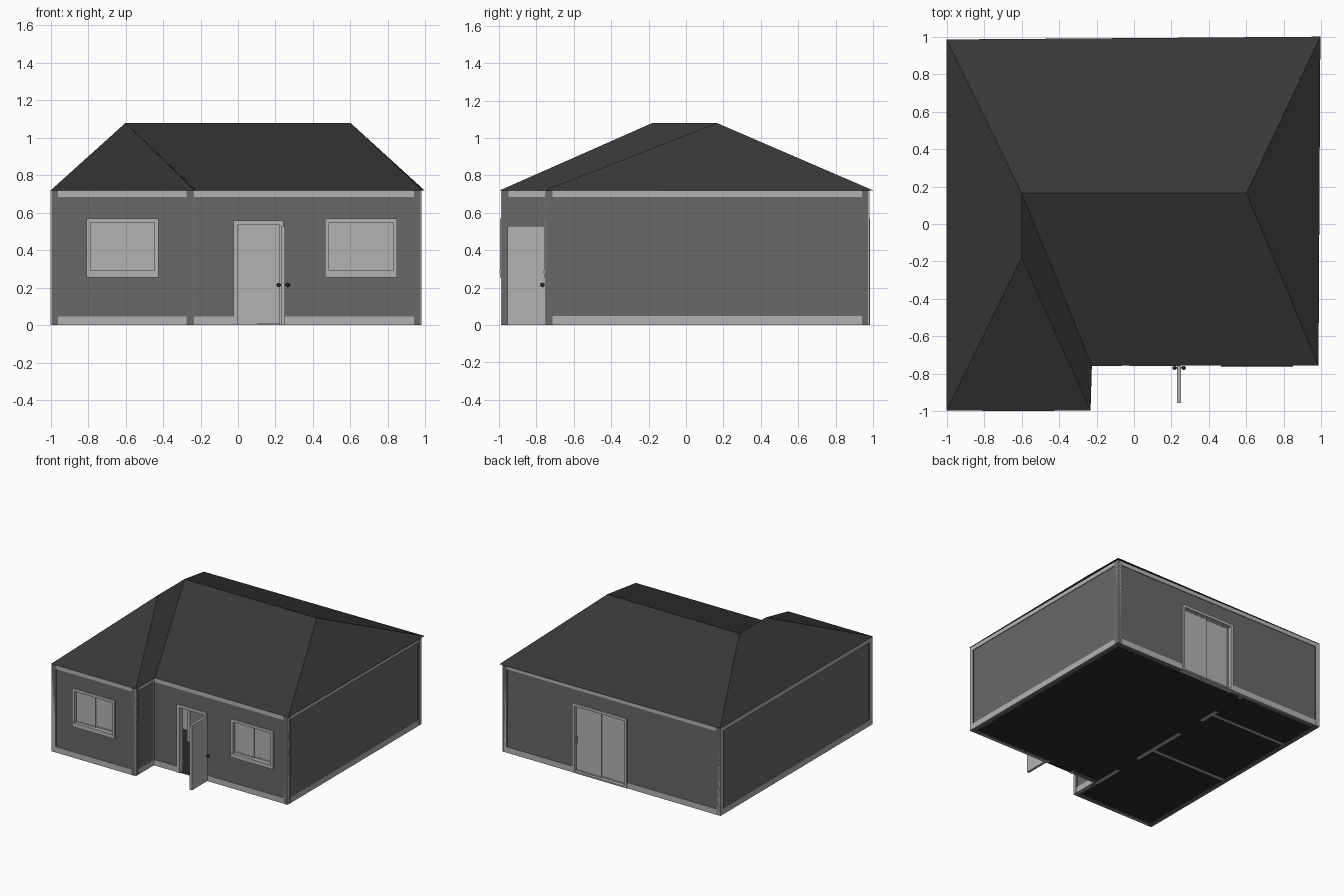
import bpy, bmesh
from mathutils import Vector, Matrix

if "Cube" in bpy.data.objects:
    bpy.data.objects.remove(bpy.data.objects["Cube"])

H = 0.72          # eave height
REVEAL = 0.006    # wall face sits behind the trim
THICK = 0.04


def material(name, v):
    m = bpy.data.materials.new(name)
    m.diffuse_color = (v, v, v, 1)
    m.use_nodes = True
    m.node_tree.nodes["Principled BSDF"].inputs["Base Color"].default_value = m.diffuse_color
    return m


WALL, TRIM = material("wall_grey", 0.14), material("trim_grey", 0.45)
ROOF, DARK = material("roof_grey", 0.04), material("floor_grey", 0.025)


def finish(name, bm, mat):
    me = bpy.data.meshes.new(name)
    bmesh.ops.recalc_face_normals(bm, faces=bm.faces)
    bm.to_mesh(me)
    bm.free()
    me.materials.append(mat)
    ob = bpy.data.objects.new(name, me)
    bpy.context.collection.objects.link(ob)
    return ob


class Edge:
    """Local frame of a wall line: u along it, d inwards, z up."""
    def __init__(self, a, b):
        self.a = Vector((*a, 0))
        self.len = (Vector((*b, 0)) - self.a).length
        self.u = (Vector((*b, 0)) - self.a).normalized()
        self.n = Vector((-self.u.y, self.u.x, 0))

    def box(self, bm, u0, u1, d0, d1, z0, z1):
        if u1 - u0 < 1e-5 or z1 - z0 < 1e-5:
            return
        p = self.a + self.u * u0 + self.n * d0 + Vector((0, 0, z0))
        q = self.a + self.u * u1 + self.n * d1 + Vector((0, 0, z1))
        s = q - p
        mat = Matrix.Translation((p + q) / 2) @ Matrix.Diagonal((abs(s.x), abs(s.y), abs(s.z), 1))
        bmesh.ops.create_cube(bm, size=1, matrix=mat)

    def wall(self, bm, d0, d1, openings, z1=H):
        at = 0
        for u0, u1, lo, hi in sorted(openings):
            self.box(bm, at, u0, d0, d1, 0, z1)
            self.box(bm, u0, u1, d0, d1, 0, lo)
            self.box(bm, u0, u1, d0, d1, hi, z1)
            at = u1
        self.box(bm, at, self.len, d0, d1, 0, z1)

    def frame(self, bm, u0, u1, z0, z1, w, d0, d1, sill=None):
        """Rectangular border inside the given outline; sill=0 leaves the bottom open."""
        s = w if sill is None else sill
        self.box(bm, u0, u0 + w, d0, d1, z0, z1)
        self.box(bm, u1 - w, u1, d0, d1, z0, z1)
        self.box(bm, u0 + w, u1 - w, d0, d1, z1 - w, z1)
        self.box(bm, u0 + w, u1 - w, d0, d1, z0, z0 + s)


P = [(-1, -.99), (-.235, -.99), (-.235, -.755), (.98, -.755), (.98, .98), (-1, .98)]
edges = [Edge(P[i], P[(i + 1) % 6]) for i in range(6)]

# Outer outlines of windows and doors on each wall line (u0, u1, z0, z1)
windows = {0: [(.19, .575, .255, .57)], 2: [(.70, 1.085, .255, .57)]}
doors = {2: [(.21, .478, 0, .56)], 4: [(.635, 1.13, 0, .57)]}

# Outside walls
bm = bmesh.new()
for i, e in enumerate(edges):
    e.wall(bm, REVEAL, THICK, windows.get(i, []) + doors.get(i, []))
finish("outer_walls", bm, WALL)

# Corner boards, base boards and eave boards
bm = bmesh.new()
for i, e in enumerate(edges):
    u0, u1 = (0 if i == 2 else .032), e.len - (0 if i == 1 else .032)
    if i != 2:
        e.box(bm, 0, .032, 0, .02, 0, H)
    if i != 1:
        e.box(bm, e.len - .032, e.len, 0, .02, 0, H)
    e.box(bm, u0, u1, 0, .02, .685, H)
    at = u0
    for d in doors.get(i, []):
        e.box(bm, at, d[0], 0, .02, 0, .047)
        at = d[1]
    e.box(bm, at, u1, 0, .02, 0, .047)
finish("wall_trim", bm, TRIM)


def sashes(bm, e, u0, u1, z0, z1):
    """Pair of framed panes, one set slightly behind the other."""
    mid = (u0 + u1) / 2
    for a, b, d in ((u0, mid + .004, .018), (mid - .004, u1, .026)):
        e.frame(bm, a, b, z0, z1, .01, d, d + .008)
        e.box(bm, a + .01, b - .01, d + .003, d + .005, z0 + .01, z1 - .01)


# Front windows
for i, lst in windows.items():
    e = edges[i]
    for u0, u1, z0, z1 in lst:
        bm = bmesh.new()
        e.frame(bm, u0, u1, z0, z1, .022, -.004, THICK, sill=.036)
        e.box(bm, u0, u1, -.008, 0, z0 + .022, z0 + .036)
        sashes(bm, e, u0 + .022, u1 - .022, z0 + .036, z1 - .022)
        finish("left_window" if i == 0 else "right_window", bm, TRIM)

# Back sliding door with a pull handle
e, (u0, u1, z0, z1) = edges[4], doors[4][0]
bm = bmesh.new()
e.frame(bm, u0, u1, z0, z1, .022, -.004, THICK, sill=.012)
sashes(bm, e, u0 + .022, u1 - .022, z0 + .012, z1 - .022)
e.box(bm, u0 + .025, u0 + .031, .008, .018, .24, .30)
finish("sliding_door", bm, TRIM)

# Entrance frame
e, (u0, u1, z0, z1) = edges[2], doors[2][0]
bm = bmesh.new()
e.frame(bm, u0, u1, z0, z1, .024, -.004, THICK, sill=0)
finish("entrance_frame", bm, TRIM)

# Entrance door, standing open
door = Edge((.23, -.755), (.23, -.955))
bm = bmesh.new()
door.box(bm, 0, door.len, 0, .02, 0, .53)
finish("entrance_door", bm, TRIM)

# Door knobs on both faces
bm = bmesh.new()
rot = Matrix.Rotation(1.5707963, 4, 'Y')
bmesh.ops.create_cone(bm, cap_ends=True, segments=10, radius1=.004, radius2=.004, depth=.055,
                      matrix=Matrix.Translation((.24, -.768, .215)) @ rot)
for x in (.216, .266):
    bmesh.ops.create_uvsphere(bm, u_segments=12, v_segments=8, radius=.011,
                              matrix=Matrix.Translation((x, -.768, .215)))
knobs = finish("door_knobs", bm, DARK)
knobs.data.shade_smooth()

# Inside partitions: one long wall with doorways, two cross walls
bm = bmesh.new()
Edge((-.275, -.755), (-.275, .94)).wall(
    bm, -.03, 0, [(.265, .485, 0, .54), (.985, 1.235, 0, .54), (1.415, 1.675, 0, .54)])
for y in (-.11, .59):
    Edge((-.96, y), (-.275, y)).wall(bm, 0, .025, [])
finish("partitions", bm, TRIM)

# Floor sheet
bm = bmesh.new()
bm.faces.new([bm.verts.new((x, y, .002)) for x, y in P])
finish("floor", bm, DARK)

# Hipped roof: six eave corners, then three ridge points
eave = [(-1, -.995), (-.232, -.995), (-.225, -.757), (.985, -.755), (.995, 1), (-1, .985)]
ridge = [(-.6, -.18), (-.6, .165), (.6, .165)]
bm = bmesh.new()
v = [bm.verts.new((x, y, H)) for x, y in eave] + [bm.verts.new((x, y, 1.08)) for x, y in ridge]
for f in ((0, 1, 6), (1, 2, 7, 6), (2, 3, 8, 7), (3, 4, 8), (4, 5, 7, 8), (5, 0, 6, 7)):
    bm.faces.new([v[k] for k in f])
finish("roof", bm, ROOF)
